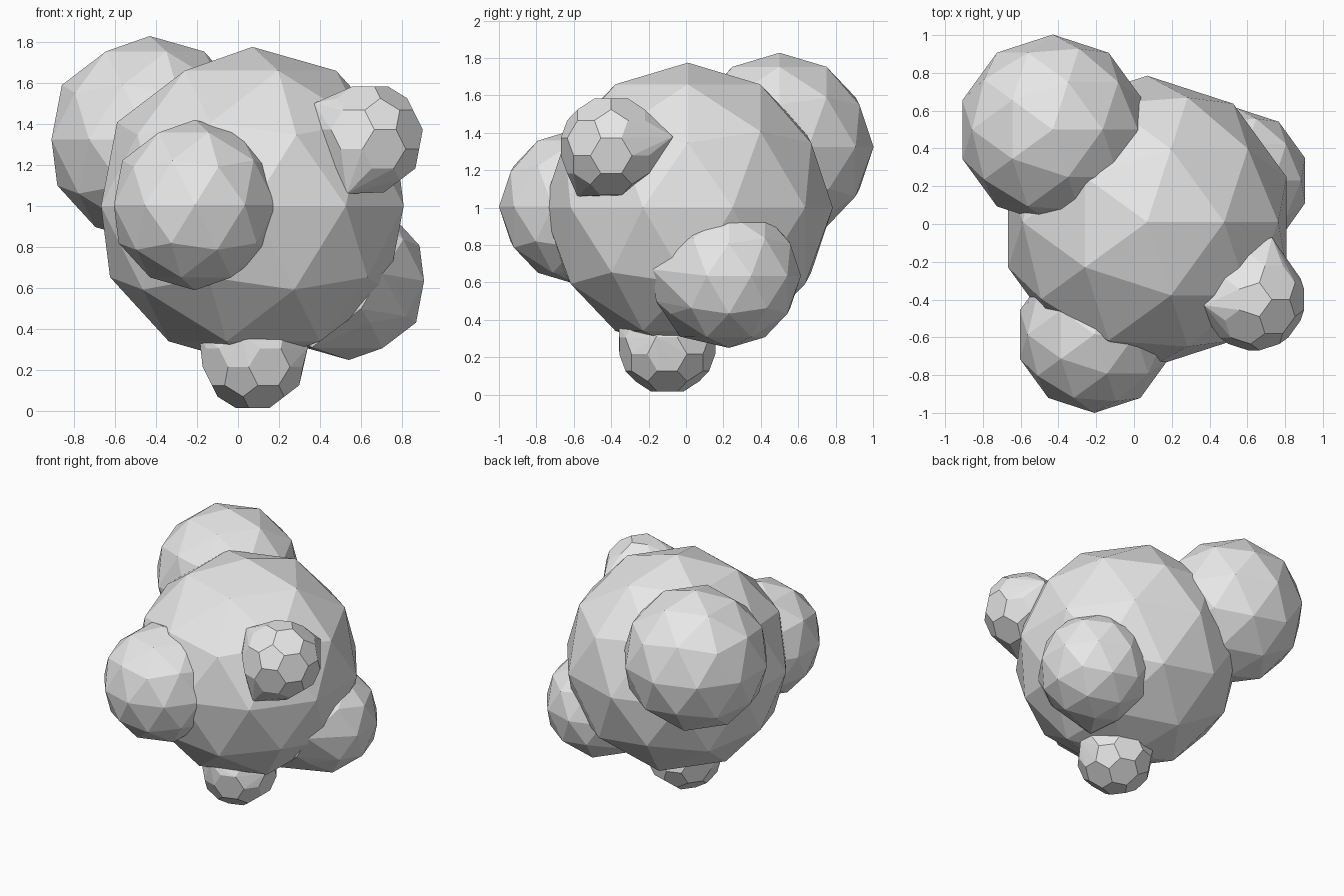
import bpy, bmesh
from mathutils import Vector

old = bpy.data.objects.get("Cube")
if old:
    bpy.data.objects.remove(old)

grey = bpy.data.materials.new("stone_grey")
grey.use_nodes = True
colour = (0.8, 0.8, 0.8, 1)
grey.diffuse_color = colour
grey.node_tree.nodes["Principled BSDF"].inputs["Base Color"].default_value = colour


def blob(name, centre, radius, roots=(), panelled=False):
    """Faceted ball, with optional root points that flare its neck into the body."""
    bm = bmesh.new()
    bmesh.ops.create_icosphere(bm, subdivisions=1 if panelled else 2, radius=radius)
    if panelled:
        # cut every corner to get five- and six-sided panels
        points = []
        for e in bm.edges:
            a, b = e.verts[0].co, e.verts[1].co
            points += [a.lerp(b, t).normalized() * radius for t in (1 / 3, 2 / 3)]
        bm.clear()
        for p in points:
            bm.verts.new(p)
    bmesh.ops.translate(bm, verts=bm.verts, vec=Vector(centre))
    if roots or panelled:
        for p in roots:
            bm.verts.new(p)
        hull = bmesh.ops.convex_hull(bm, input=bm.verts)
        spare = {g for g in hull["geom_interior"] if isinstance(g, bmesh.types.BMVert)}
        bmesh.ops.delete(bm, geom=list(spare), context="VERTS")
    bmesh.ops.recalc_face_normals(bm, faces=bm.faces)
    mesh = bpy.data.meshes.new(name)
    bm.to_mesh(mesh)
    bm.free()
    mesh.materials.append(grey)
    obj = bpy.data.objects.new(name, mesh)
    bpy.context.collection.objects.link(obj)
    return obj


# Main body
blob("body", (0.07, 0.01, 1.0), 0.775)

# Large round lumps
blob("rear_upper_lump", (-0.43, 0.5, 1.325), 0.503)
blob("front_lump", (-0.21, -0.585, 1.005), 0.415)
blob("side_lower_lump", (0.54, 0.23, 0.635), 0.385,
     [(0.7, -0.18, 0.67), (0.6, -0.16, 0.5), (0.36, -0.03, 0.31)])

# Small panelled lumps with flared necks
blob("side_upper_lump", (0.635, -0.4, 1.325), 0.275,
     [(0.73, -0.07, 1.38), (0.37, -0.43, 1.5), (0.53, -0.58, 1.06)], True)
blob("foot_lump", (0.08, -0.1, 0.262), 0.262,
     [(-0.19, -0.14, 0.38), (0.34, -0.16, 0.31), (0.02, -0.36, 0.38)], True)
